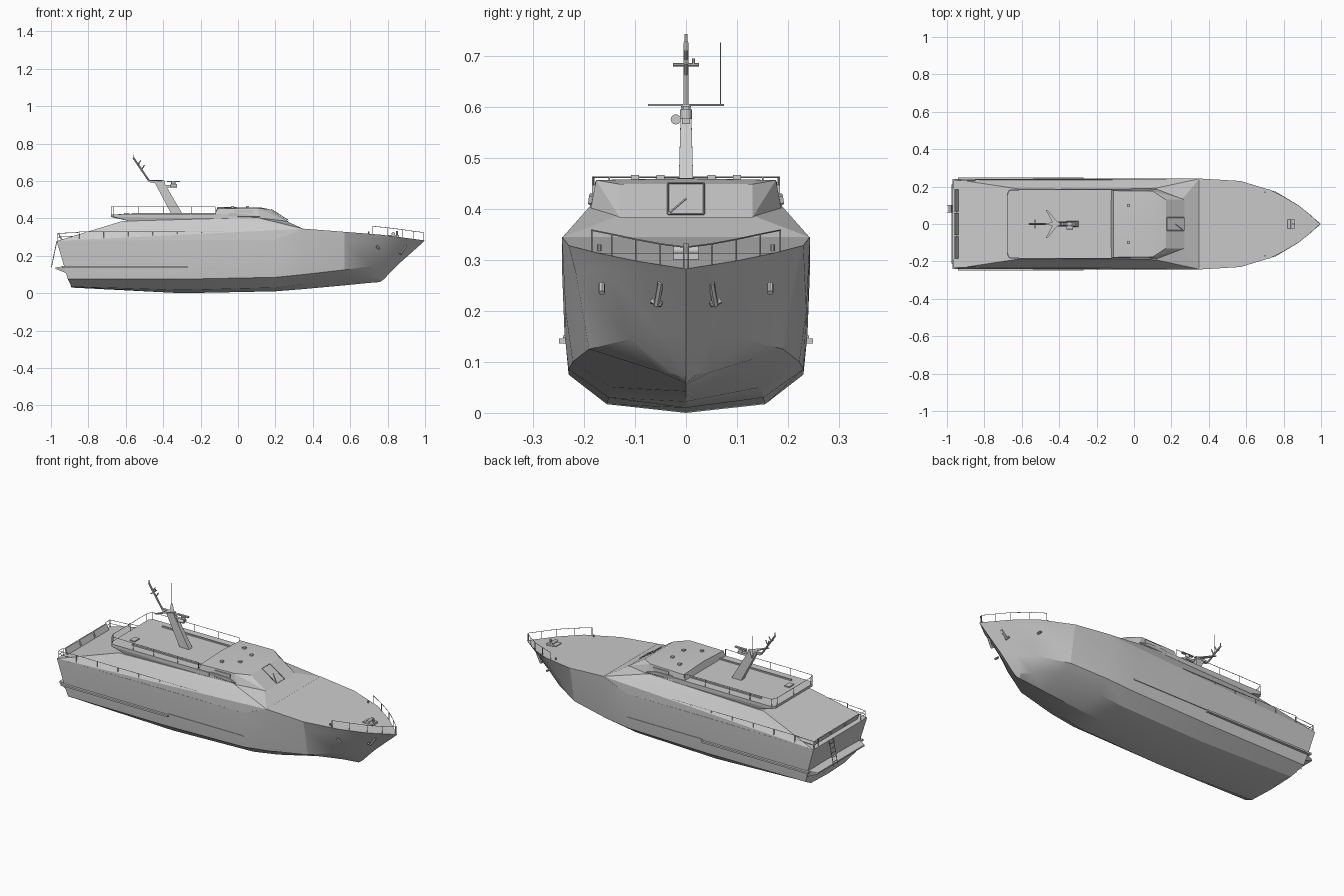
import bpy
import bmesh
import math
from mathutils import Vector, Matrix

cube = bpy.data.objects.get("Cube")
if cube:
    bpy.data.objects.remove(cube, do_unlink=True)

paint = bpy.data.materials.new("light_grey_paint")
paint.use_nodes = True
GREY = (0.6, 0.6, 0.6, 1)
paint.diffuse_color = GREY
paint.node_tree.nodes["Principled BSDF"].inputs["Base Color"].default_value = GREY


def finish(name, bm, angle=12):
    bmesh.ops.recalc_face_normals(bm, faces=bm.faces)
    mesh = bpy.data.meshes.new(name)
    bm.to_mesh(mesh)
    bm.free()
    mesh.materials.append(paint)
    obj = bpy.data.objects.new(name, mesh)
    bpy.context.collection.objects.link(obj)
    bpy.ops.object.select_all(action='DESELECT')
    obj.select_set(True)
    bpy.context.view_layer.objects.active = obj
    bpy.ops.object.shade_smooth_by_angle(angle=math.radians(angle))
    return obj


def solid(name, points, mirror=True):
    """Faceted convex block, mirrored across the centre line."""
    bm = bmesh.new()
    for x, y, z in points:
        bm.verts.new((x, y, z))
        if mirror and y:
            bm.verts.new((x, -y, z))
    hull = bmesh.ops.convex_hull(bm, input=bm.verts)
    bmesh.ops.delete(bm, geom=list(set(hull["geom_interior"] + hull["geom_unused"])), context='VERTS')
    bmesh.ops.dissolve_limit(bm, angle_limit=0.01, verts=bm.verts, edges=bm.edges)
    return finish(name, bm)


def box(name, low, high, mirror=False):
    corners = [(x, y, z) for x in (low[0], high[0]) for y in (low[1], high[1]) for z in (low[2], high[2])]
    solid(name, corners, False)
    if mirror:
        solid(name + "_right", [(x, -y, z) for x, y, z in corners], False)


def bars(name, paths, radius=0.0015, sides=6):
    """Round bars along each path, joined into one object."""
    bm = bmesh.new()
    for path in paths:
        for a, b in zip(path, path[1:]):
            a, b = Vector(a), Vector(b)
            way = b - a
            turn = way.to_track_quat('Z', 'Y').to_matrix().to_4x4()
            bmesh.ops.create_cone(bm, cap_ends=True, segments=sides, radius1=radius, radius2=radius,
                                  depth=way.length, matrix=Matrix.Translation((a + b) / 2) @ turn)
    return finish(name, bm, 40)


def flip(path):
    return [(x, -y, z) for x, y, z in path]


# Hull lines from keel to gunwale, stern to bow
keel = [(-.89, 0, .03), (-.3, 0, 0), (.2, 0, .01), (.35, 0, .022), (.57, 0, .042), (.7, 0, .055), (.74, 0, .058), (.76, 0, .06)]
strake = [(-.89, .15, .035), (-.3, .155, .017), (.2, .152, .03), (.35, .145, .05), (.57, .13, .105), (.7, .05, .08), (.75, .02, .075), (.78, 0, .075)]
chine = [(-.91, .225, .075), (-.3, .23, .075), (.2, .23, .085), (.35, .222, .1), (.57, .19, .125), (.72, .11, .145), (.8, .05, .153), (.86, 0, .157)]
crease = [(-.93, .235, .145), (-.3, .237, .15), (.2, .238, .155), (.35, .236, .2), (.57, .215, .27), (.76, .155, .283), (.88, .085, .28), (.985, 0, .268)]
gunwale = [(-.97, .24, .28), (-.3, .243, .285), (.2, .243, .285), (.35, .243, .345), (.57, .23, .328), (.76, .172, .313), (.88, .1, .298), (1, 0, .282)]

bm = bmesh.new()
lines = [keel, strake, chine, crease, gunwale]
section = [[bm.verts.new(p) for p in line] for line in lines]
other = [[bm.verts.new(p) for p in flip(line)] for line in lines[:0:-1]]
rings = section + other
for i, ring in enumerate(rings):
    after = rings[(i + 1) % len(rings)]
    for k in range(len(ring) - 1):
        bm.faces.new((ring[k], ring[k + 1], after[k + 1], after[k]))
bm.faces.new([ring[0] for ring in rings])
bmesh.ops.remove_doubles(bm, verts=bm.verts, dist=0.0005)
bmesh.ops.triangulate(bm, faces=[f for f in bm.faces if len(f.verts) > 4])
finish("hull", bm, 16)

# Stern platform and side fenders
solid("swim_platform", [(-.975, .21, .138), (-.975, .21, .13), (-.92, .232, .145), (-.9, .228, .1)])
box("side_fender", (-.94, .23, .136), (-.27, .249, .146), True)
box("hull_rubbing_strip", (-.27, .23, .147), (.2, .241, .152), True)

# Deckhouse, upper deck and wheelhouse
solid("deckhouse", [(-.965, .24, .28), (.2, .243, .285), (.35, .242, .344), (-.62, .188, .385),
                    (.1, .188, .405), (.26, .135, .385)])
solid("upper_deck", [(-.68, .165, .408), (-.665, .185, .408), (-.68, .165, .422), (-.665, .185, .422),
                     (-.58, .18, .385), (-.05, .187, .4), (-.05, .187, .424)])
solid("wheelhouse", [(-.13, .187, .4), (.12, .187, .4), (.27, .13, .383), (-.11, .178, .452),
                     (.1, .176, .456), (.17, .13, .448), (-.11, 0, .46), (.12, 0, .459)])
box("upper_deck_coaming", (-.57, .13, .42), (-.12, .138, .43), True)
box("deck_hatch", (-.61, -.1, .42), (-.58, -.055, .428))
for x, y in ((-.03, .1), (-.03, -.1), (.05, .05), (.05, -.05)):
    box("roof_fitting", (x - .008, y - .008, .45), (x + .008, y + .008, .466))

# Windscreen frames, wipers and side windows
for side in (-1, 0, 1):
    low, high = Vector((.268, side * .09, .387)), Vector((.176, side * .088, .447))
    back = abs(side) * .035
    corners = []
    for base, dy in ((low, -.035), (low, .035), (high, .035), (high, -.035)):
        outer = max(0, dy * side) * 1.1
        corners.append((base.x - back * .7 - outer, base.y + dy, base.z + .003))
    bars("windscreen_frame", [corners + corners[:1], [corners[0], ((corners[0][0] + corners[2][0]) / 2, side * .09, .42)]], .002, 4)
solid("bridge_wing", [(-.09, .183, .41), (.1, .183, .402), (.12, .192, .41), (.07, .19, .425), (-.04, .188, .43)])
box("side_window", (-.02, .17, .428), (.08, .184, .446), True)

# Side, upper deck, bow and stern rails


def rail(name, path, height, mid=False):
    """Top rail on a path with an upright at each point, on both sides."""
    up = [(x, y, z + height) for x, y, z in path]
    parts = [up] + [[a, b] for a, b in zip(path, up)]
    if mid:
        parts.append([(x, y, z + height / 2) for x, y, z in path])
    bars(name, parts + [flip(p) for p in parts])


rail("side_rail", [(-.85 + i * .131, .237, .283) for i in range(9)], .045)
rail("upper_deck_rail", [(-.12, .183, .422), (-.25, .183, .422), (-.4, .183, .422), (-.53, .183, .422),
                         (-.665, .181, .422), (-.678, .15, .422), (-.678, 0, .422)], .04)
rail("bow_rail", [(.72, .185, .316), (.8, .145, .308), (.88, .098, .298), (.94, .05, .289), (.99, .004, .283)], .042)
rail("stern_rail", [(-.85, .232, .285), (-.965, .23, .28), (-.965, .19, .28)], .04, True)
for y in (-.126, 0, .126):
    solid("stern_panel", [(x, y + dy, z) for dy in (-.058, .058) for x, z in
                          ((-.945, .282), (-.935, .282), (-.962, .318), (-.955, .318))], False)

# Boarding ladder
ladder = [[(-.968, y, .28), (-.998, y, .138)] for y in (.063, .1)]
for i in range(1, 6):
    t = i / 6
    ladder.append([(-.968 - .03 * t, y, .28 - .142 * t) for y in (.063, .1)])
bars("stern_ladder", ladder, .002)

# Mast with swept yard, radar, lamps and whip aerial
solid("mast_leg", [(-.355, .015, .42), (-.295, .015, .42), (-.435, .01, .605), (-.4, .01, .6), (-.45, .01, .6)])
solid("mast_head", [(-.48, .006, .605), (-.395, .008, .605), (-.47, .006, .592), (-.39, .008, .585)])
bars("mast_pole", [[(-.475, 0, .6), (-.56, 0, .725)]], .005, 8)
bars("lamp_stems", [[(-.56, 0, .72), (-.56, 0, .742)], [(-.535, 0, .69), (-.52, 0, .71)],
                    [(-.515, 0, .66), (-.5, 0, .685)], [(-.53, -.025, .682), (-.53, .025, .682)],
                    [(-.53, .015, .68), (-.53, .015, .694)]], .003)
solid("swept_yard", [(-.4, .006, .604), (-.43, .006, .604), (-.41, .006, .598)])
for s in (-1, 1):
    solid("yard_arm", [(x, y * s, z) for z in (.601, .605) for x, y in
                       ((-.4, 0), (-.43, 0), (-.462, .074), (-.472, .074))], False)
bars("whip_aerial", [[(-.465, .068, .603), (-.465, .068, .726)]], .001)
box("radar_bracket", (-.41, -.008, .566), (-.33, .008, .578))
bars("radar_drum", [[(-.345, 0, .576), (-.345, 0, .594)]], .012, 12)
box("radar_scanner", (-.38, -.006, .594), (-.31, .006, .601))
bars("searchlight", [[(-.36, -.02, .575), (-.325, -.02, .575)]], .01, 12)

# Bow fittings
box("windlass_base", (.8, -.024, .29), (.86, .024, .312))
bars("windlass_drum", [[(.83, -.024, .318), (.83, .024, .318)]], .009, 10)
bars("windlass_post", [[(.85, 0, .3), (.85, 0, .332)]], .005, 8)
for s in (-1, 1):
    bars("bow_anchor", [[(.9, .05 * s, .255), (.87, .058 * s, .21)],
                        [(.87, .048 * s, .212), (.865, .068 * s, .22)]], .006, 6)
    bars("mooring_bollard", [[(.7, .17 * s, .3), (.7, .17 * s, .33)]], .004, 8)
    bars("fairlead", [[(.76, .165 * s, .235), (.74, .165 * s, .252)]], .006, 8)
